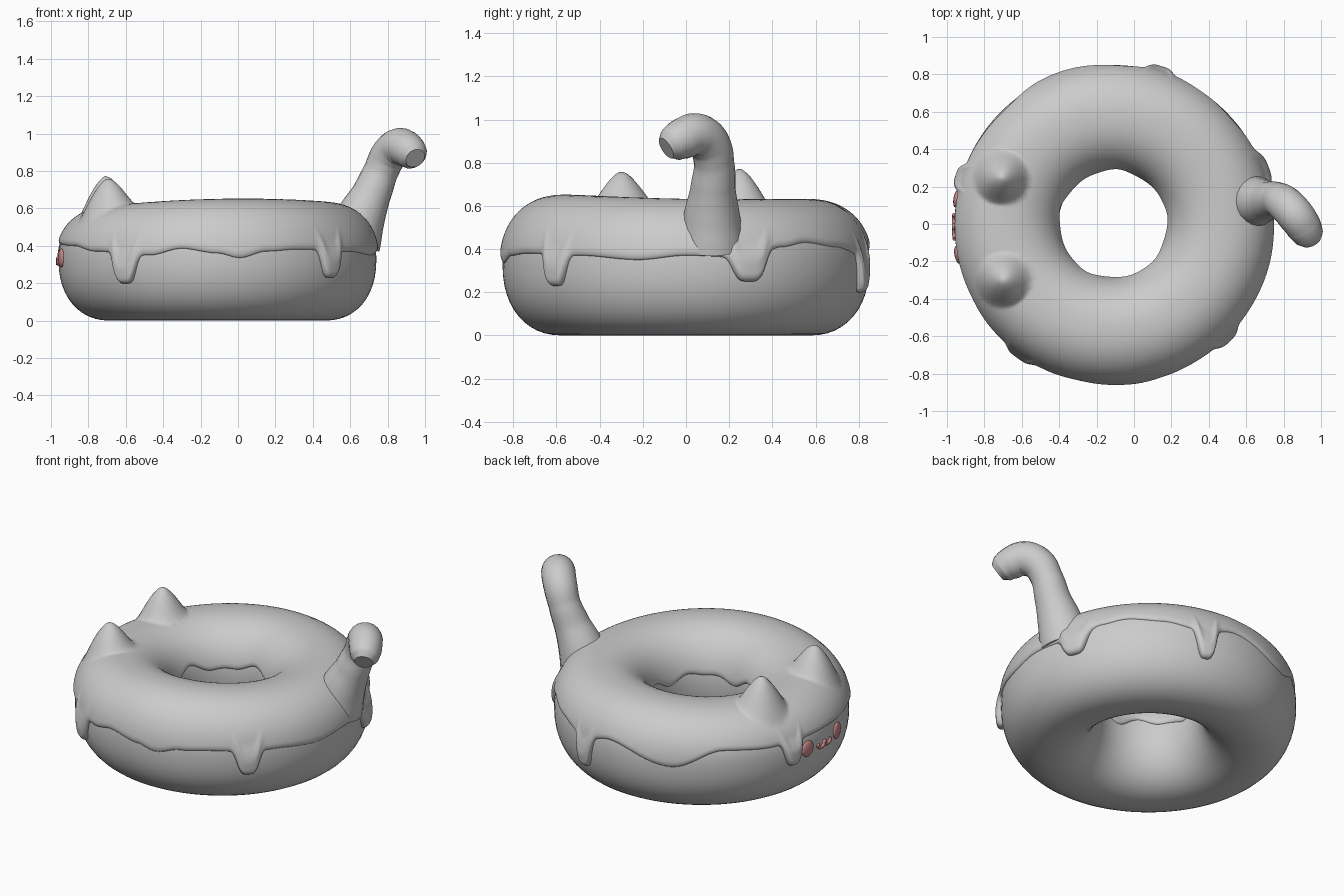
import bpy, math
from mathutils import Vector

if "Cube" in bpy.data.objects:
    bpy.data.objects.remove(bpy.data.objects["Cube"])

CX, MID, RAD, P = -0.11, 0.33, 0.572, 0.9   # ring centre x, widest height, ring radius, roundness


def spow(v, p):
    return math.copysign(abs(v) ** p, v)


def top_height(t):
    return 0.277 + 0.012 * math.cos(t) - 0.01 * math.sin(t) + 0.02 * math.sin(t) ** 2


def ring_point(t, a, off=0.0):
    """Point on the ring: t goes round the ring, a round its section."""
    c, s = spow(math.cos(a), P), spow(math.sin(a), P)
    h = top_height(t) if s > 0 else MID
    r = RAD + 0.278 * c + off * math.cos(a)
    return Vector((CX + r * math.cos(t), r * math.sin(t), MID + h * s + off * math.sin(a)))


def section_angle(t, z):
    h = top_height(t) if z > MID else MID
    return math.asin(spow((z - MID) / h, 1 / P))


def grid_object(name, cols, wrap_rows):
    n, m = len(cols), len(cols[0])
    verts = [v for col in cols for v in col]
    faces = []
    for i in range(n):
        k = (i + 1) % n
        for j in range(m if wrap_rows else m - 1):
            l = (j + 1) % m
            faces.append((i * m + j, k * m + j, k * m + l, i * m + l))
    me = bpy.data.meshes.new(name)
    me.from_pydata(verts, [], faces)
    for f in me.polygons:
        f.use_smooth = True
    me.update()
    ob = bpy.data.objects.new(name, me)
    bpy.context.collection.objects.link(ob)
    return ob


def tube(name, pts, radii, sides=6, res=8, mat=None):
    cu = bpy.data.curves.new(name + "_path", 'CURVE')
    cu.dimensions = '3D'
    cu.bevel_depth, cu.bevel_resolution = 1.0, sides
    cu.resolution_u, cu.use_fill_caps = res, True
    sp = cu.splines.new('BEZIER')
    sp.bezier_points.add(len(pts) - 1)
    for bp, co, r in zip(sp.bezier_points, pts, radii):
        bp.co, bp.radius = co, r
        bp.handle_left_type = bp.handle_right_type = 'AUTO'
    ob = bpy.data.objects.new(name, cu)
    bpy.context.collection.objects.link(ob)
    bpy.ops.object.select_all(action='DESELECT')
    bpy.context.view_layer.objects.active = ob
    ob.select_set(True)
    bpy.ops.object.convert(target='MESH')
    ob = bpy.context.object
    bpy.ops.object.shade_smooth_by_angle(angle=math.radians(50))
    if mat:
        ob.data.materials.append(mat)
    return ob


# Dough ring
N, M = 96, 48
grid_object("dough", [[ring_point(2 * math.pi * i / N, 2 * math.pi * j / M) for j in range(M)]
                      for i in range(N)], True)

# Icing edge: (degrees, height) of the wavy hem, and (degrees, half width, bottom) of each drip
HEM = [(0, .37), (20, .36), (32, .41), (41, .43), (55, .41), (72, .37), (86, .42), (113, .33),
       (133, .43), (155, .41), (180, .41), (205, .40), (220, .37), (245, .35), (257, .385),
       (270, .36), (278, .335), (288, .37), (300, .38), (325, .37), (345, .35), (360, .37)]
DRIPS = [(234.5, 5.2, .20), (315, 4.8, .23), (20, 5.8, .25), (73, 4.2, .20), (163, 4.2, .27)]
EARS = [(-0.71, 0.25, 0.17), (-0.70, -0.30, 0.15)]


def hem(deg):
    for (a, za), (b, zb) in zip(HEM, HEM[1:]):
        if a <= deg <= b:
            f = (deg - a) / (b - a)
            z = za + (zb - za) * f * f * (3 - 2 * f)
            break
    drip = 0
    for a, w, zb in DRIPS:
        k = math.exp(-abs((deg - a) / w) ** 4)
        z += (zb - z) * k
        drip = max(drip, k)
    return z, drip


# Icing cap with drips and two ears pulled up out of it
N, M = 480, 64
cols = []
for i in range(N):
    t = 2 * math.pi * i / N
    z_out, drip = hem(360 * i / N)
    a0 = section_angle(t, z_out)
    a1 = math.pi - section_angle(t, 0.38 + 0.02 * math.sin(5 * t) + 0.012 * math.sin(9 * t + 1))
    col = []
    for j in range(M + 1):
        f = j / M
        # rows crowd together near both edges for a rounded lip
        f = f - 0.85 * math.sin(2 * math.pi * f) / (2 * math.pi)
        a = a0 + (a1 - a0) * f
        d = min(1, min(a - a0, a1 - a) * 0.28 / 0.03)
        low = max(0, 1 - (a - a0) * 0.28 / 0.14)
        thick = 0.016 + 0.02 * drip * min(1, 2 * low)
        p = ring_point(t, a, thick * math.sqrt(max(0, 1 - (1 - d) ** 2)) - 0.002)
        if p.z > 0.42:
            for ex, ey, eh in EARS:
                q = math.hypot(p.x - ex, p.y - ey) / 0.15
                if q < 1:
                    cone = 1 - math.sqrt(q * q + 0.03) + 0.173 * 1
                    fade = min(1, (p.z - 0.42) / 0.08)
                    p.z += eh * fade * max(0, cone) * (1 - q ** 4)
        col.append(p)
    cols.append(col)
grid_object("icing", cols, False)

# Tail, curling up and towards the front
tube("tail",
     [(.61, .12, .42), (.66, .12, .56), (.715, .125, .68), (.765, .13, .80), (.81, .105, .89),
      (.865, .045, .93), (.91, -.02, .91), (.935, -.065, .885), (.948, -.092, .868)],
     [.155, .13, .105, .093, .098, .10, .095, .082, .055], sides=8)

# Face on the -x side
pink = bpy.data.materials.new("face_pink")
pink.diffuse_color = (0.6, 0.25, 0.25, 1)
pink.use_nodes = True
pink.node_tree.nodes["Principled BSDF"].inputs["Base Color"].default_value = pink.diffuse_color
for name, y in (("eye_left", 0.135), ("eye_right", -0.165)):
    x = CX - math.sqrt(0.85 ** 2 - y * y)
    bpy.ops.mesh.primitive_uv_sphere_add(segments=24, ring_count=12, radius=1, location=(x, y, 0.335))
    eye = bpy.context.object
    eye.name = name
    eye.scale = (0.016, 0.047, 0.05)
    eye.rotation_euler = (0, 0, math.atan2(-y, CX - x))
    bpy.ops.object.shade_smooth()
    eye.data.materials.append(pink)

W = [(.05, .33), (.04, .312), (.02, .305), (-.005, .312), (-.015, .332),
     (-.025, .312), (-.05, .305), (-.07, .312), (-.08, .33)]
tube("mouth", [(CX - math.sqrt(0.853 ** 2 - y * y), y, z) for y, z in W], [.011] * len(W),
     sides=3, res=4, mat=pink)
